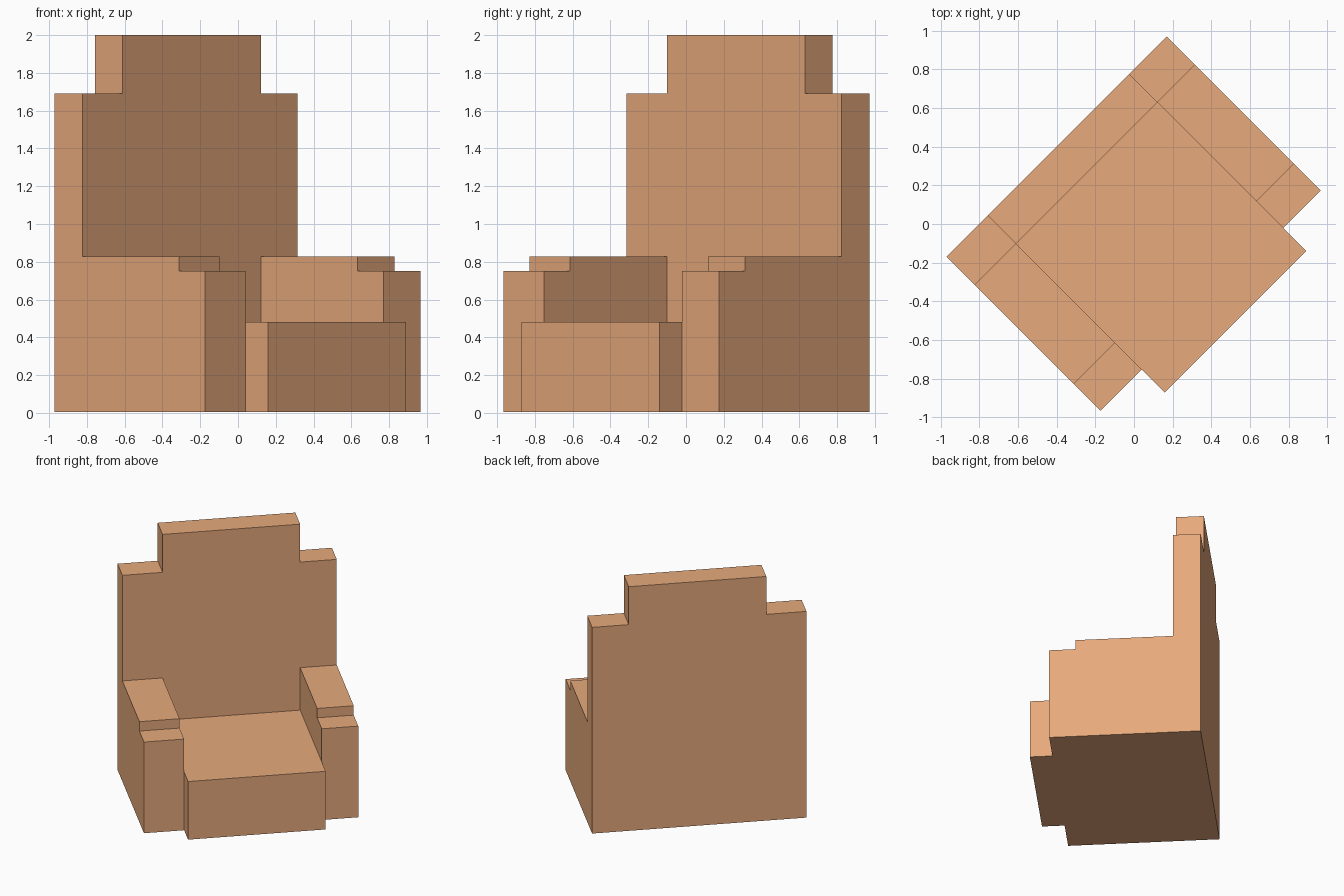
import bpy, bmesh
from math import radians
from mathutils import Matrix

if "Cube" in bpy.data.objects:
    bpy.data.objects.remove(bpy.data.objects["Cube"])

TURN = Matrix.Rotation(radians(45), 4, 'Z')   # whole chair is turned 45 degrees
mat = bpy.data.materials.new("orange_fabric")
mat.diffuse_color = (0.8, 0.4, 0.2, 1)
mat.use_nodes = True
mat.node_tree.nodes["Principled BSDF"].inputs["Base Color"].default_value = mat.diffuse_color


def prism(name, profile, axis, start, end):
    """Extrude a profile along x (profile is y,z) or along y (profile is x,z)."""
    bm = bmesh.new()
    if axis == 'X':
        verts = [bm.verts.new((start, a, z)) for a, z in profile]
        step = (end - start, 0, 0)
    else:
        verts = [bm.verts.new((a, start, z)) for a, z in profile]
        step = (0, end - start, 0)
    face = bm.faces.new(verts)
    new = bmesh.ops.extrude_face_region(bm, geom=[face], use_keep_orig=True)["geom"]
    bmesh.ops.translate(bm, vec=step,
                        verts=[v for v in new if isinstance(v, bmesh.types.BMVert)])
    bmesh.ops.recalc_face_normals(bm, faces=bm.faces)
    bm.transform(TURN)
    mesh = bpy.data.meshes.new(name)
    bm.to_mesh(mesh)
    bm.free()
    mesh.materials.append(mat)
    obj = bpy.data.objects.new(name, mesh)
    bpy.context.collection.objects.link(obj)
    return obj


FLOOR, HALF = 0.005, 0.806
LEFT, RIGHT = -0.504, 0.531            # inner sides of the arms
BACK, REST, ARM, FRONT = 0.566, 0.36, -0.56, -0.728

# Backrest with a raised centre
prism("backrest", [(-HALF, FLOOR), (HALF, FLOOR), (HALF, 1.69), (RIGHT, 1.69),
                   (RIGHT, 2.0), (LEFT, 2.0), (LEFT, 1.69), (-HALF, 1.69)],
      'Y', REST, BACK)

# Arms with a lower front post
arm = [(REST, FLOOR), (ARM, FLOOR), (ARM, 0.75), (-0.365, 0.75),
       (-0.365, 0.827), (REST, 0.827)]
for name, x0, x1 in (("left_arm", -HALF, LEFT), ("right_arm", RIGHT, HALF)):
    prism(name, arm, 'X', x0, x1)

# Seat block
prism("seat", [(REST, FLOOR), (FRONT, FLOOR), (FRONT, 0.48), (REST, 0.48)],
      'X', LEFT, RIGHT)
